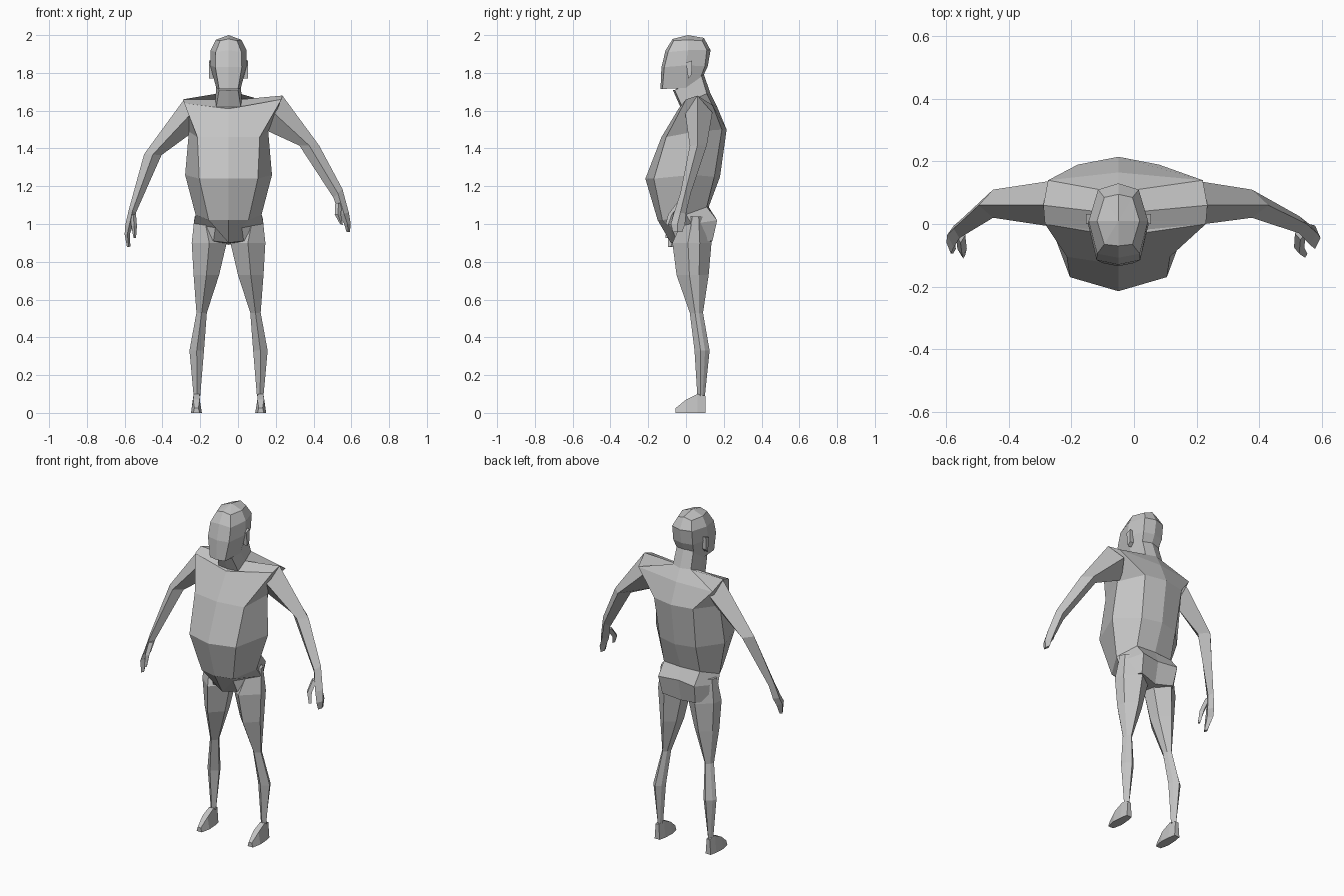
import bpy
import bmesh
from mathutils import Vector

CX = -0.05  # body centre line

skin = bpy.data.materials.new("plain_grey")
skin.diffuse_color = (0.55, 0.55, 0.55, 1)


def loft(name, rings):
    """Skin a list of equal-length point rings and cap both ends."""
    bm = bmesh.new()
    vs = [[bm.verts.new(p) for p in r] for r in rings]
    n = len(rings[0])
    for a, b in zip(vs, vs[1:]):
        for i in range(n):
            j = (i + 1) % n
            bm.faces.new((a[i], a[j], b[j], b[i]))
    bm.faces.new(vs[0])
    bm.faces.new(vs[-1])
    bmesh.ops.remove_doubles(bm, verts=bm.verts, dist=0.0005)
    bmesh.ops.recalc_face_normals(bm, faces=bm.faces)
    me = bpy.data.meshes.new(name)
    bm.to_mesh(me)
    bm.free()
    me.materials.append(skin)
    ob = bpy.data.objects.new(name, me)
    bpy.context.collection.objects.link(ob)
    return ob


def whole(half):
    """Front centre, front corner, side, back corner, back centre -> full ring."""
    right = [(CX + x, y, z) for x, y, z in half]
    left = [(CX - x, y, z) for x, y, z in half[-2:0:-1]]
    return right + left


# Torso with neck, belly and pelvis
torso = loft("torso", [whole(h) for h in (
    [(0, -.07, 1.71), (.05, -.06, 1.71), (.065, 0, 1.73), (.055, .08, 1.79), (0, .095, 1.79)],
    [(0, -.03, 1.62), (.065, -.02, 1.62), (.07, .04, 1.66), (.06, .11, 1.69), (0, .13, 1.69)],
    [(0, -.04, 1.61), (.235, 0, 1.64), (.24, .06, 1.66), (.225, .14, 1.61), (0, .165, 1.62)],
    [(0, -.13, 1.46), (.165, -.105, 1.46), (.21, .05, 1.49), (.13, .19, 1.5), (0, .215, 1.5)],
    [(0, -.215, 1.24), (.155, -.17, 1.24), (.23, .03, 1.26), (.12, .15, 1.25), (0, .18, 1.25)],
    [(0, -.15, 1.02), (.105, -.125, 1.02), (.175, 0, 1.05), (.12, .11, 1.09), (0, .12, 1.09)],
    [(0, -.08, .9), (.07, -.075, .98), (.185, .03, 1.0), (.12, .165, 1.02), (0, .145, 1.02)],
    [(0, -.04, .9), (.08, -.05, .91), (.19, .03, .91), (.11, .14, .91), (0, .12, .89)],
)])
# one shoulder is raised and reaches further out
for v in torso.data.vertices:
    if v.co.x > 0.15 and v.co.z > 1.6:
        v.co += Vector((.045, 0, .02))

# Head
loft("head", [whole(h) for h in (
    [(0, -.135, 1.715), (.05, -.125, 1.715), (.065, 0, 1.72), (.055, .075, 1.77), (0, .085, 1.77)],
    [(0, -.13, 1.83), (.07, -.115, 1.83), (.097, 0, 1.84), (.065, .1, 1.835), (0, .115, 1.835)],
    [(0, -.108, 1.92), (.068, -.095, 1.91), (.095, .01, 1.92), (.065, .11, 1.92), (0, .13, 1.92)],
    [(0, -.07, 1.98), (.045, -.065, 1.97), (.068, .01, 1.975), (.045, .085, 1.97), (0, .095, 1.985)],
    [(0, .01, 2.0)] * 5,
)])

# Leg stations: outer, inner, front, back, height
LEG = ((.18, .08, -.01, .1, 1.04), (.195, .01, -.072, .135, .9),
       (.185, .05, -.05, .12, .73), (.17, .115, .02, .09, .53),
       (.207, .13, .045, .125, .33), (.185, .15, .06, .1, .09))
# Foot stations: y, half width, bottom, top
FOOT = ((-.055, .017, 0, .025), (0, .029, 0, .07),
        (.06, .025, 0, .1), (.103, .017, 0, .09))

for side, s in (("left", -1), ("right", 1)):
    rings = []
    for o, i, f, b, z in LEG:
        m, d = (o + i) / 2, b - f
        pts = ((m, f), (o, f + .4 * d), (o - .01, f + .7 * d),
               (m, b), (i + .01, f + .75 * d), (i, f + .4 * d))
        rings.append([(CX + s * x, y, z) for x, y in pts])
    loft(side + "_leg", rings)

    loft(side + "_foot", [[(CX + s * (.17 + k * w), y, z) for k, z in
                           ((-1, lo), (1, lo), (.6, hi), (-.6, hi))]
                          for y, w, lo, hi in FOOT])

    # thin wedge ear flaring away from the head
    loft(side + "_ear", [[(CX + s * x, y, z) for y, z in
                          ((.0, 1.855), (.032, 1.865), (.03, 1.79), (.012, 1.77))]
                         for x in (.08, .104)])


def limb(name, stations):
    """Diamond sections: outer x,z, inner x,z, front y, middle y, back y."""
    loft(name, [[(ox, m, oz), ((ox + ix) / 2, f, (oz + iz) / 2),
                 (ix, m, iz), ((ox + ix) / 2, b, (oz + iz) / 2)]
                for ox, oz, ix, iz, f, m, b in stations])


# Arms
limb("left_arm", ((-.285, 1.66, -.22, 1.5, -.01, .06, .14),
                  (-.497, 1.37, -.405, 1.365, .02, .06, .11),
                  (-.577, 1.08, -.54, 1.06, -.045, -.015, .01)))
limb("right_arm", ((.235, 1.68, .14, 1.5, -.005, .06, .14),
                   (.43, 1.415, .325, 1.415, .02, .06, .11),
                   (.553, 1.185, .505, 1.14, -.03, 0, .025)))

# Hands with curled fingers
limb("left_hand", ((-.577, 1.08, -.54, 1.06, -.045, -.015, .01),
                   (-.598, .99, -.555, .99, -.075, -.035, -.005),
                   (-.6, .945, -.572, .95, -.095, -.06, -.025),
                   (-.588, .878, -.57, .88, -.095, -.08, -.065)))
limb("right_hand", ((.553, 1.185, .505, 1.14, -.03, 0, .025),
                    (.587, 1.06, .535, 1.05, -.065, -.03, 0),
                    (.597, 1.0, .562, 1.0, -.08, -.045, -.005),
                    (.592, .957, .575, .957, -.07, -.045, -.02)))

# Thumbs
limb("left_thumb", ((-.57, 1.05, -.54, 1.05, -.06, -.035, -.015),
                    (-.565, .99, -.535, .99, -.1, -.08, -.06),
                    (-.553, .925, -.54, .925, -.11, -.1, -.085)))
limb("right_thumb", ((.55, 1.11, .515, 1.11, -.05, -.03, -.005),
                     (.545, 1.05, .512, 1.05, -.095, -.075, -.055),
                     (.555, .995, .54, 1.0, -.108, -.095, -.08)))
